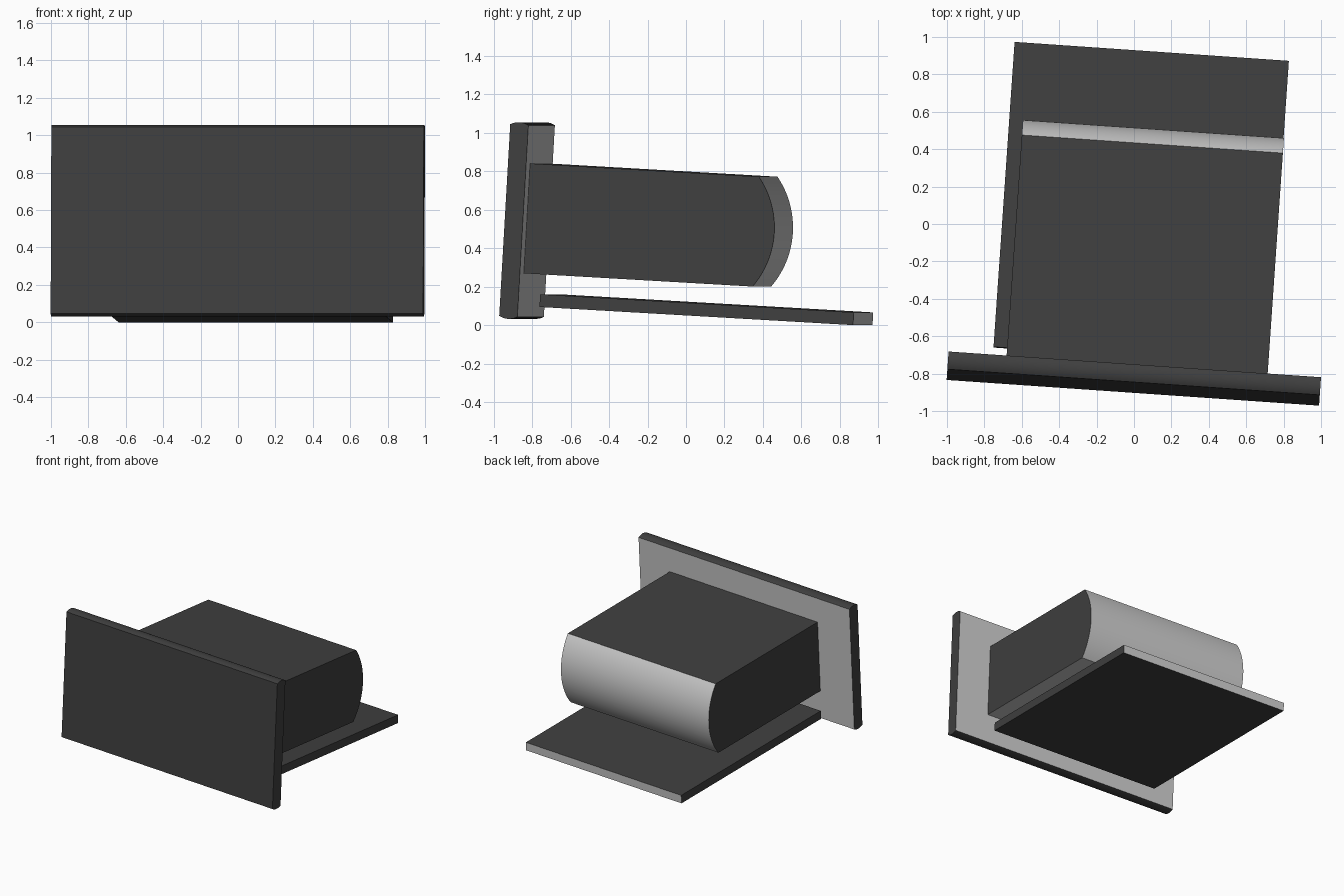
import bpy, bmesh, math
from mathutils import Matrix, Vector

if "Cube" in bpy.data.objects:
    bpy.data.objects.remove(bpy.data.objects["Cube"])

# The whole assembly is slightly yawed and pitched
TILT = Matrix.Rotation(math.radians(-3.95), 4, 'Z') @ Matrix.Rotation(math.radians(-3.3), 4, 'X')

# Dark finish, and plain grey for the bare rear faces
dark = bpy.data.materials.new("dark_finish")
dark.diffuse_color = (0.05, 0.05, 0.05, 1)
dark.use_nodes = True
dark.node_tree.nodes["Principled BSDF"].inputs["Base Color"].default_value = dark.diffuse_color
grey = bpy.data.materials.new("bare_grey")
grey.diffuse_color = (0.8, 0.8, 0.8, 1)
grey.use_nodes = True
grey.node_tree.nodes["Principled BSDF"].inputs["Base Color"].default_value = grey.diffuse_color


def arc(p, q, sag, n):
    """Points from p to q bulging by sag to the right of the travel direction."""
    dx, dy = q[0] - p[0], q[1] - p[1]
    chord = math.hypot(dx, dy)
    r = (chord * chord / 4 + sag * sag) / (2 * sag)
    half = math.asin(chord / 2 / r)
    nx, ny = dy / chord, -dx / chord
    mx, my = (p[0] + q[0]) / 2, (p[1] + q[1]) / 2
    pts = []
    for i in range(n + 1):
        a = -half + 2 * half * i / n
        along, out = r * math.sin(a), r * math.cos(a) - (r - sag)
        pts.append((mx + dx / chord * along + nx * out, my + dy / chord * along + ny * out))
    return pts


def extrude_x(name, profile, x0, x1, bare):
    """Extrude a (y, z) profile along x; faces along a 'bare' direction stay grey."""
    bm = bmesh.new()
    face = bm.faces.new([bm.verts.new((x0, y, z)) for y, z in profile])
    side = bmesh.ops.extrude_face_region(bm, geom=[face])
    verts = [g for g in side["geom"] if isinstance(g, bmesh.types.BMVert)]
    bmesh.ops.translate(bm, verts=verts, vec=(x1 - x0, 0, 0))
    bmesh.ops.recalc_face_normals(bm, faces=bm.faces)
    bm.normal_update()
    for f in bm.faces:
        f.material_index = int(any(f.normal.dot(Vector(d)) > 0.7 for d in bare))
    bm.transform(TILT)
    mesh = bpy.data.meshes.new(name)
    mesh.materials.append(dark)
    mesh.materials.append(grey)
    bm.to_mesh(mesh)
    bm.free()
    ob = bpy.data.objects.new(name, mesh)
    bpy.context.collection.objects.link(ob)
    bpy.ops.object.select_all(action='DESELECT')
    ob.select_set(True)
    bpy.context.view_layer.objects.active = ob
    bpy.ops.object.shade_smooth_by_angle(angle=math.radians(25))
    return ob


REAR, UNDER = (0, 1, 0), (0, 0, -1)

# Front panel with gently rounded top and bottom edges
F, B = -0.902, -0.807
extrude_x("front_panel",
          arc((F, -0.004), (B, -0.004), 0.013, 8) + arc((B, 0.994), (F, 0.994), 0.013, 8),
          -0.942, 1.054, [REAR])

# Main body with a bowed rear face
extrude_x("body",
          [(B, 0.795), (B, 0.223)] + arc((0.388, 0.223), (0.388, 0.795), 0.097, 24),
          -0.631, 0.768, [REAR, UNDER])

# Thin base plate below the body, with a gap behind the front panel
extrude_x("base_plate",
          [(-0.715, 0.053), (0.922, 0.053), (0.922, 0.119), (-0.715, 0.119)],
          -0.704, 0.766, [REAR])
